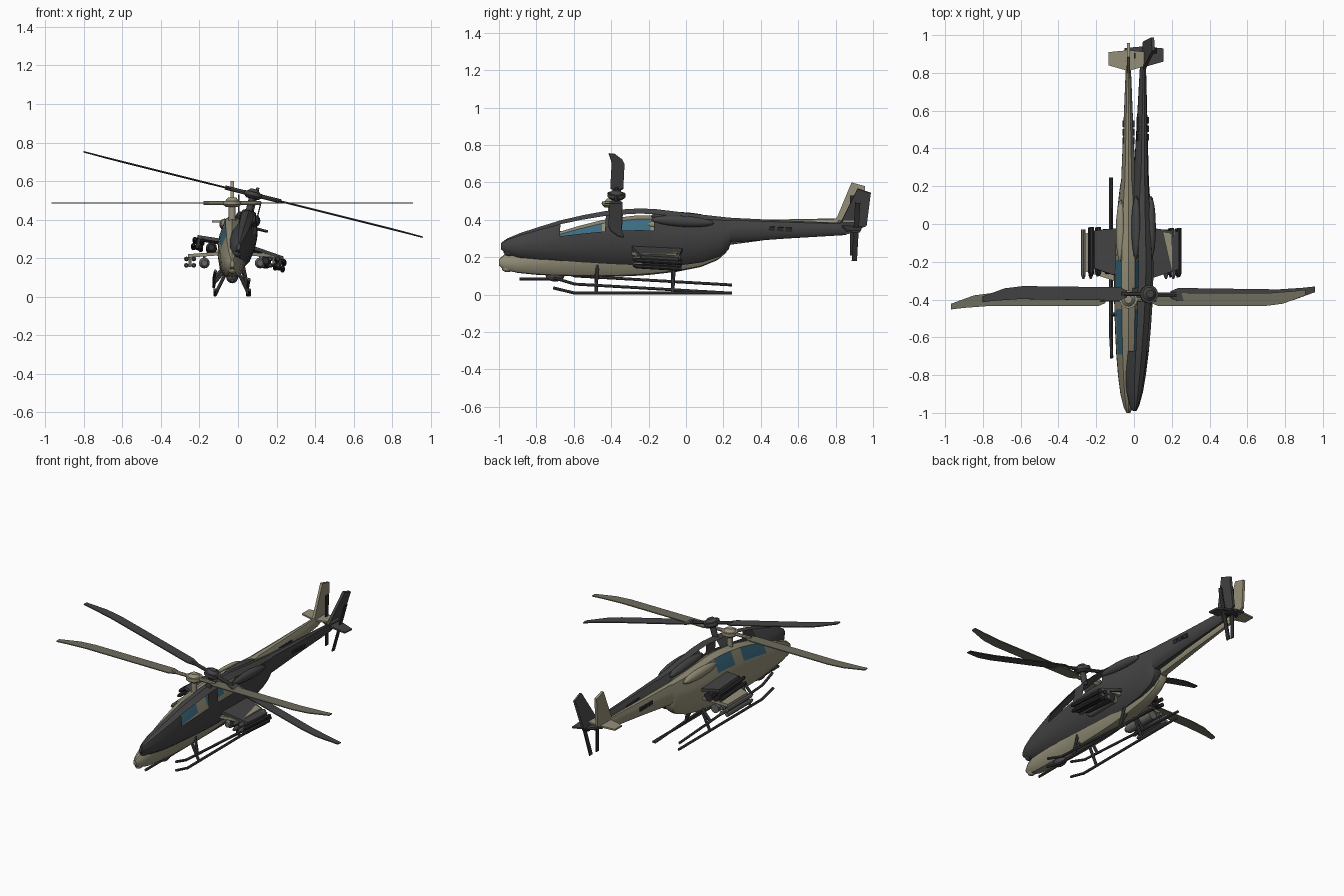
import bpy, bmesh, math
from mathutils import Matrix, Vector

if "Cube" in bpy.data.objects:
    bpy.data.objects.remove(bpy.data.objects["Cube"])


def material(name, rgb):
    m = bpy.data.materials.new(name)
    m.diffuse_color = (*rgb, 1)
    m.use_nodes = True
    m.node_tree.nodes["Principled BSDF"].inputs["Base Color"].default_value = m.diffuse_color
    return m


TAN = material("tan paint", (0.30, 0.275, 0.19))
OLIVE = material("olive blade", (0.16, 0.155, 0.11))
DARK = material("charcoal paint", (0.058, 0.058, 0.058))
BLACK = material("black trim", (0.028, 0.028, 0.028))
GREY = material("skid grey", (0.065, 0.065, 0.07))
GLASS = material("blue glass", (0.045, 0.15, 0.22))
STEEL = material("weathered grey", (0.13, 0.13, 0.12))


def finish(bm, name, mats, M, smooth=True):
    bmesh.ops.recalc_face_normals(bm, faces=bm.faces)
    bm.transform(M)
    me = bpy.data.meshes.new(name)
    bm.to_mesh(me)
    bm.free()
    ob = bpy.data.objects.new(name, me)
    bpy.context.collection.objects.link(ob)
    for m in mats:
        me.materials.append(m)
    if smooth:
        bpy.ops.object.select_all(action='DESELECT')
        ob.select_set(True)
        bpy.context.view_layer.objects.active = ob
        bpy.ops.object.shade_smooth_by_angle(angle=math.radians(35))
    return ob


def rod(bm, a, b, r, sides=10, r2=None):
    a, b = Vector(a), Vector(b)
    d = b - a
    T = Matrix.Translation((a + b) / 2) @ d.to_track_quat('Z', 'Y').to_matrix().to_4x4()
    bmesh.ops.create_cone(bm, cap_ends=True, segments=sides, radius1=r,
                          radius2=r if r2 is None else r2, depth=d.length, matrix=T)


def box(bm, c, s):
    bmesh.ops.create_cube(bm, size=1, matrix=Matrix.Translation(c) @ Matrix.Diagonal((*s, 1)))


def ball(bm, c, s):
    bmesh.ops.create_uvsphere(bm, u_segments=16, v_segments=10, radius=1,
                              matrix=Matrix.Translation(c) @ Matrix.Diagonal((*s, 1)))


def plate(bm, pts, offset):
    # extrude a flat outline by an offset vector, centred on the outline
    o = Vector(offset)
    lo = [bm.verts.new(Vector(p) - o / 2) for p in pts]
    hi = [bm.verts.new(Vector(p) + o / 2) for p in pts]
    n = len(pts)
    bm.faces.new(lo)
    bm.faces.new(hi)
    for i in range(n):
        bm.faces.new((lo[i], lo[(i + 1) % n], hi[(i + 1) % n], hi[i]))


# fuselage stations: y, bottom, top, half width
STATIONS = [(-1.0, .155, .19, .010), (-.97, .132, .215, .025), (-.90, .116, .25, .042),
            (-.80, .106, .29, .055), (-.69, .10, .332, .064), (-.57, .097, .368, .070),
            (-.45, .096, .398, .074), (-.36, .097, .412, .076), (-.275, .10, .422, .076),
            (-.19, .106, .424, .074), (-.05, .122, .415, .068), (.08, .148, .407, .058),
            (.17, .185, .402, .048), (.215, .225, .40, .042), (.225, .265, .40, .038),
            (.50, .302, .402, .027), (.84, .342, .408, .013)]
# half cross-section: width fraction, height fraction
SECTION = [(0, 0), (.5, .02), (.85, .15), (1, .38), (.97, .55), (.88, .68), (.47, .94), (0, 1)]


def helicopter(tag, M, paint, blade, store, glazed, blade_len):
    def done(bm, part, mats, smooth=True):
        return finish(bm, tag + "_" + part, mats, M, smooth)

    # fuselage with window band, glazed or open
    bm = bmesh.new()
    ring = SECTION + [(-x, z) for x, z in SECTION[-2:0:-1]]
    n = len(ring)
    rows = [[bm.verts.new((fx * w, y, b + t * (h - b))) for fx, t in ring]
            for y, b, h, w in STATIONS]
    bm.faces.new(rows[0])
    bm.faces.new(rows[-1])
    openings = []
    for i in range(len(rows) - 1):
        mid = (STATIONS[i][0] + STATIONS[i + 1][0]) / 2
        window = -.69 < mid < -.45 or -.36 < mid < -.19
        for j in range(n):
            k = (j + 1) % n
            f = bm.faces.new((rows[i][j], rows[i][k], rows[i + 1][k], rows[i + 1][j]))
            if window and j in (5, n - 6):
                f.material_index = 1
                openings.append(f)
    if not glazed:
        bmesh.ops.delete(bm, geom=openings, context='FACES')
    done(bm, "fuselage", [paint, GLASS])

    # engine fairings beside the roof
    bm = bmesh.new()
    for s in (-1, 1):
        ball(bm, (s * .04, -.04, .375), (.026, .17, .03))
    done(bm, "engine_fairings", [paint])

    # vents on the tail boom
    bm = bmesh.new()
    for y in (.44, .485, .53):
        box(bm, (0, y, .36), (.064, .034, .022))
    done(bm, "boom_vents", [BLACK], False)

    # tail fin and stabiliser
    bm = bmesh.new()
    plate(bm, [(0, .77, .36), (0, .81, .42), (0, .885, .60), (0, .957, .58),
               (0, .945, .40), (0, .85, .35)], (.016, 0, 0))
    plate(bm, [(-.105, .84, .39), (0, .81, .39), (.105, .84, .39),
               (.105, .91, .39), (0, .92, .39), (-.105, .91, .39)], (0, 0, .01))
    done(bm, "tail_fin", [paint], False)

    # tail rotor
    bm = bmesh.new()
    rod(bm, (0, .89, .375), (.04, .89, .375), .014)
    box(bm, (.034, .89, .37), (.006, .028, .32))
    done(bm, "tail_rotor", [BLACK], False)

    # main rotor mast and hub
    hy, hz = -.40, .487
    bm = bmesh.new()
    rod(bm, (0, hy, .39), (0, hy, .49), .018, 12)
    rod(bm, (0, hy, .465), (0, hy, .478), .032, 16, .048)
    rod(bm, (0, hy, .478), (0, hy, .498), .048, 16)
    rod(bm, (0, hy, .498), (0, hy, .515), .036, 16, .02)
    for s in (-1, 1):
        rod(bm, (s * .04, hy, hz), (s * .15, hy, hz), .011, 8)
    done(bm, "rotor_hub", [paint])

    # main rotor blades with swept tips
    bm = bmesh.new()
    L = blade_len
    for s in (-1, 1):
        pts = [(.12, -.018), (.16, -.035), (L - .22, -.035), (L - .12, -.022), (L, .022),
               (L, .052), (L - .07, .044), (L - .20, .034), (.16, .035), (.12, .018)]
        plate(bm, [(s * x, hy + s * y, hz) for x, y in pts], (0, 0, .006))
    done(bm, "rotor_blades", [blade], False)

    # stub wings
    bm = bmesh.new()
    for s in (-1, 1):
        plate(bm, [(s * .05, -.31, .225), (s * .23, -.25, .212),
                   (s * .23, -.05, .212), (s * .05, -.03, .225)], (0, 0, .018))
    done(bm, "stub_wings", [paint], False)

    # rocket pods and missile racks under the wings
    pods, racks = bmesh.new(), bmesh.new()
    for s in (-1, 1):
        rod(pods, (s * .145, -.25, .175), (s * .145, -.04, .175), .028, 14)
        rod(pods, (s * .145, -.275, .175), (s * .145, -.25, .175), .016, 14, .028)
        box(pods, (s * .145, -.15, .205), (.012, .12, .02))
        box(racks, (s * .218, -.15, .18), (.016, .18, .05))
        for x in (.199, .238):
            for z in (.163, .196):
                rod(racks, (s * x, -.27, z), (s * x, -.03, z), .0125, 8)
                rod(racks, (s * x, -.29, z), (s * x, -.27, z), .005, 8, .0125)
    done(pods, "rocket_pods", [store])
    done(racks, "missile_racks", [store])

    # landing skids and struts
    bm = bmesh.new()
    for s in (-1, 1):
        x = s * .09
        rod(bm, (x, -.60, .008), (x, .245, .008), .008, 8)
        rod(bm, (x, -.71, .036), (x, -.595, .008), .008, 8)
        for y in (-.48, -.07):
            rod(bm, (s * .03, y, .13), (x, y, .008), .009, 8)
    done(bm, "landing_skids", [GREY])

    # chin gun turret
    bm = bmesh.new()
    ball(bm, (0, -.70, .10), (.03, .05, .03))
    rod(bm, (0, -.89, .083), (0, -.66, .083), .008, 8)
    done(bm, "chin_gun", [GREY])

    # nose sensor
    bm = bmesh.new()
    ball(bm, (0, -.955, .14), (.022, .03, .02))
    done(bm, "nose_sensor", [paint])


# upright tan craft, and the charcoal one rolled and pitched over it
helicopter("tan", Matrix.Translation((-.03, 0, 0)), TAN, OLIVE, STEEL, True, .938)
tilt = (Matrix.Translation((-.04, 0, .036)) @ Matrix.Rotation(math.radians(-.7), 4, 'Z')
        @ Matrix.Rotation(math.radians(14), 4, 'Y') @ Matrix.Rotation(math.radians(-3.4), 4, 'X'))
helicopter("charcoal", tilt, DARK, DARK, BLACK, False, .907)
